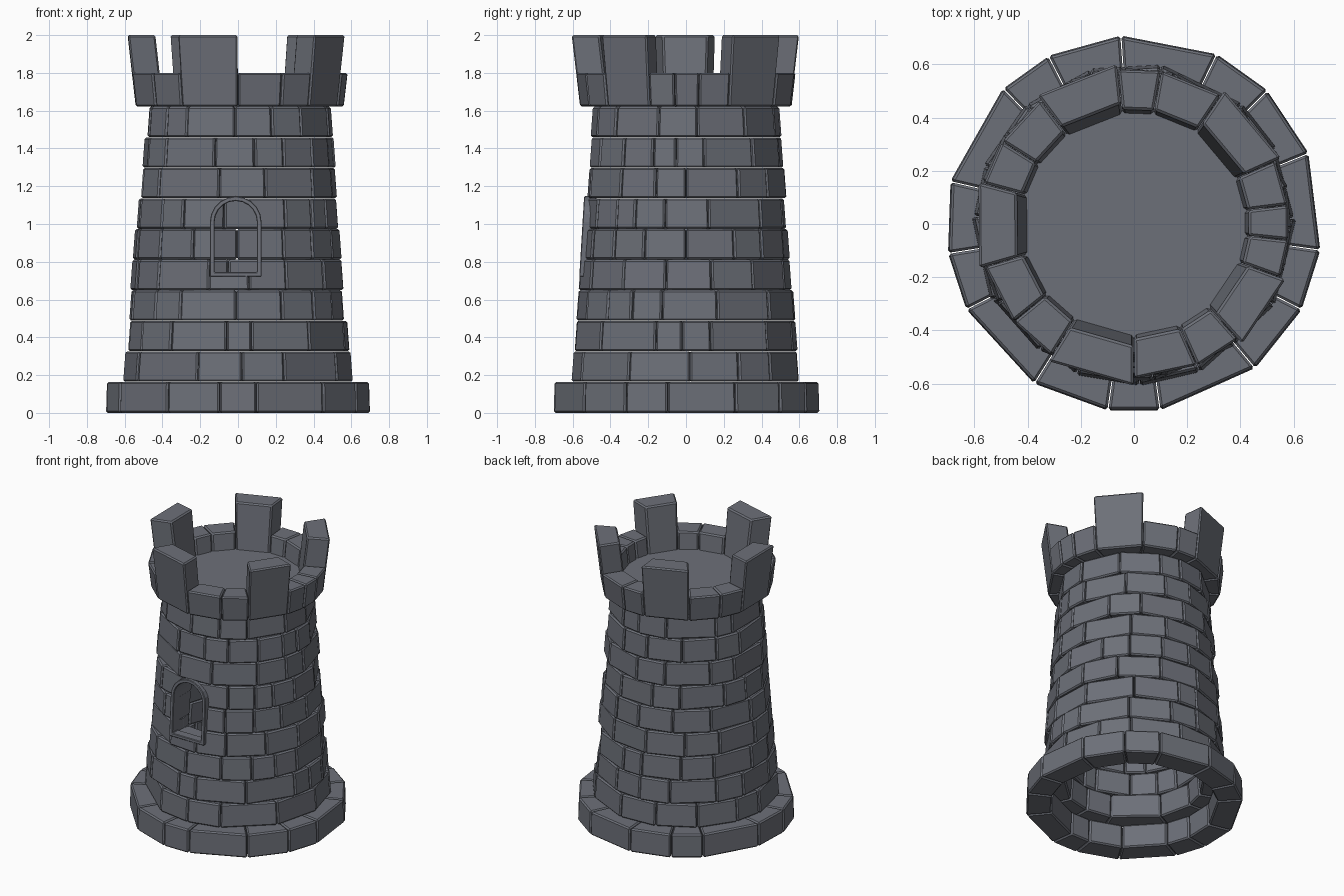
import bpy, bmesh, math, random
from mathutils import Matrix

if "Cube" in bpy.data.objects:
    bpy.data.objects.remove(bpy.data.objects["Cube"])

random.seed(4)

stone = bpy.data.materials.new("dark_stone")
stone.diffuse_color = (.152, .162, .19, 1)
stone.use_nodes = True
stone.node_tree.nodes["Principled BSDF"].inputs["Base Color"].default_value = stone.diffuse_color


def finish(name, bm):
    bmesh.ops.recalc_face_normals(bm, faces=bm.faces[:])
    me = bpy.data.meshes.new(name)
    bm.to_mesh(me)
    bm.free()
    me.materials.append(stone)
    ob = bpy.data.objects.new(name, me)
    bpy.context.collection.objects.link(ob)
    return ob


def ring(name, joints, z0, z1, r0, r1, thick, tall=(), tall_z=0, jitter=0.005):
    """Ring of bevelled wedge stones between joint angles (degrees)."""
    bm = bmesh.new()
    gap = .17
    for i, a in enumerate(joints):
        b = joints[i + 1] if i + 1 < len(joints) else joints[0] + 360
        j = random.uniform(-jitter, jitter)
        top, rt = z1, r1
        if i in tall:
            top = tall_z
            rt = r0 + (r1 - r0) * (tall_z - z0) / (z1 - z0)
        vs = []
        for z, r in ((z0, r0 + j), (top, rt + j)):
            for ang, rad in ((a + gap, r), (b - gap, r),
                             (b - gap, r - thick), (a + gap, r - thick)):
                t = math.radians(ang)
                vs.append(bm.verts.new((rad * math.cos(t), rad * math.sin(t), z)))
        for f in ((3, 2, 1, 0), (4, 5, 6, 7), (0, 1, 5, 4),
                  (1, 2, 6, 5), (2, 3, 7, 6), (3, 0, 4, 7)):
            bm.faces.new([vs[k] for k in f])
    bmesh.ops.bevel(bm, geom=bm.edges[:], offset=.009, segments=1,
                    profile=.5, affect='EDGES')
    return finish(name, bm)


def arch(half, bottom, spring, n=10):
    """Round-headed outline in x, z."""
    pts = [(-half, bottom), (half, bottom)]
    pts += [(half * math.cos(math.pi * k / n), spring + half * math.sin(math.pi * k / n))
            for k in range(n + 1)]
    return pts


# foundation course
ring("foundation", [-98, -82, -50, -27, -8, 22, 45, 64, 94, 117, 134, 167, 189, 207, 238],
     0, .164, .708, .703, .165, jitter=.002)

# wall courses: joints on the front and right, back filled with similar stones
courses = [
    [-152, -111, -88, -66, -30, 2, 28, 48],
    [-150, -127, -96, -83, -50, -16, -2, 13, 47],
    [-140, -122, -91, -66, -46, -30, -13, 17, 50],
    [-162, -139, -106, -84, -63, -36, -11, 14, 39],
    [-139, -116, -90, -64, -44, -24, 0, 28, 47],
    [-139, -123, -90, -62, -43, -30, -12, 13, 48],
    [-143, -101, -74, -41, -18, 0, 32, 55],
    [-138, -104, -80, -62, -40, -20, -6, 11, 44],
    [-140, -123, -92, -69, -48, -17, 7, 39],
]
pitch = (1.622 - .165) / 9
walls = []
for k, joints in enumerate(courses):
    last, span = joints[-1], joints[0] + 360 - joints[-1]
    n = round(span / 25)
    joints = joints + [last + span * (i + random.uniform(-.25, .25)) / n for i in range(1, n)]
    z = .165 + k * pitch
    r = .606 - .0128 * k
    walls.append(ring("wall_course_%d" % (k + 1), joints, z, z + pitch - .001,
                      r, r - .012, .155))

# battlements with five tall merlons
ring("battlements", [-90, -66, -48, -20, -6, 7, 24, 56, 80, 96, 127, 148, 165, 196, 219, 238],
     1.622, 1.80, .562, .583, .15, tall=(2, 6, 9, 12, 15), tall_z=2.0, jitter=.002)

# roof floor inside the battlements
bm = bmesh.new()
bmesh.ops.create_cone(bm, cap_ends=True, segments=32, radius1=.43, radius2=.43, depth=.03,
                      matrix=Matrix.Translation((0, 0, 1.665)))
finish("roof_floor", bm)

# window opening cut through the front wall
CX = -.012
bm = bmesh.new()
f = bm.faces.new([bm.verts.new((x + CX, -.75, z)) for x, z in arch(.113, .735, 1.01)])
ext = bmesh.ops.extrude_face_region(bm, geom=[f])["geom"]
bmesh.ops.translate(bm, vec=(0, .55, 0), verts=[v for v in ext if isinstance(v, bmesh.types.BMVert)])
cutter = finish("window_cutter", bm)
for ob in walls[3:6]:
    m = ob.modifiers.new("window", 'BOOLEAN')
    m.operation, m.object, m.solver = 'DIFFERENCE', cutter, 'EXACT'
dg = bpy.context.evaluated_depsgraph_get()
for ob in walls[3:6]:
    me = bpy.data.meshes.new_from_object(ob.evaluated_get(dg))
    ob.modifiers.clear()
    ob.data = me
bpy.data.objects.remove(cutter)

# window frame, leaning back with the wall
bm = bmesh.new()
outer, inner = arch(.137, .722, 1.01), arch(.112, .745, 1.01)
loops = []
for pts, y in ((outer, -.565), (inner, -.565), (inner, -.50), (outer, -.50)):
    loops.append([bm.verts.new((x + CX, y + (z - .722) * .06, z)) for x, z in pts])
n = len(outer)
for a in range(4):
    p, q = loops[a], loops[(a + 1) % 4]
    for i in range(n):
        j = (i + 1) % n
        bm.faces.new((p[i], p[j], q[j], q[i]))
bmesh.ops.recalc_face_normals(bm, faces=bm.faces[:])
edges = [e for e in bm.edges if len(e.link_faces) == 2 and e.calc_face_angle() > 1.2]
bmesh.ops.bevel(bm, geom=edges, offset=.004, segments=1, profile=.5, affect='EDGES')
finish("window_frame", bm)
